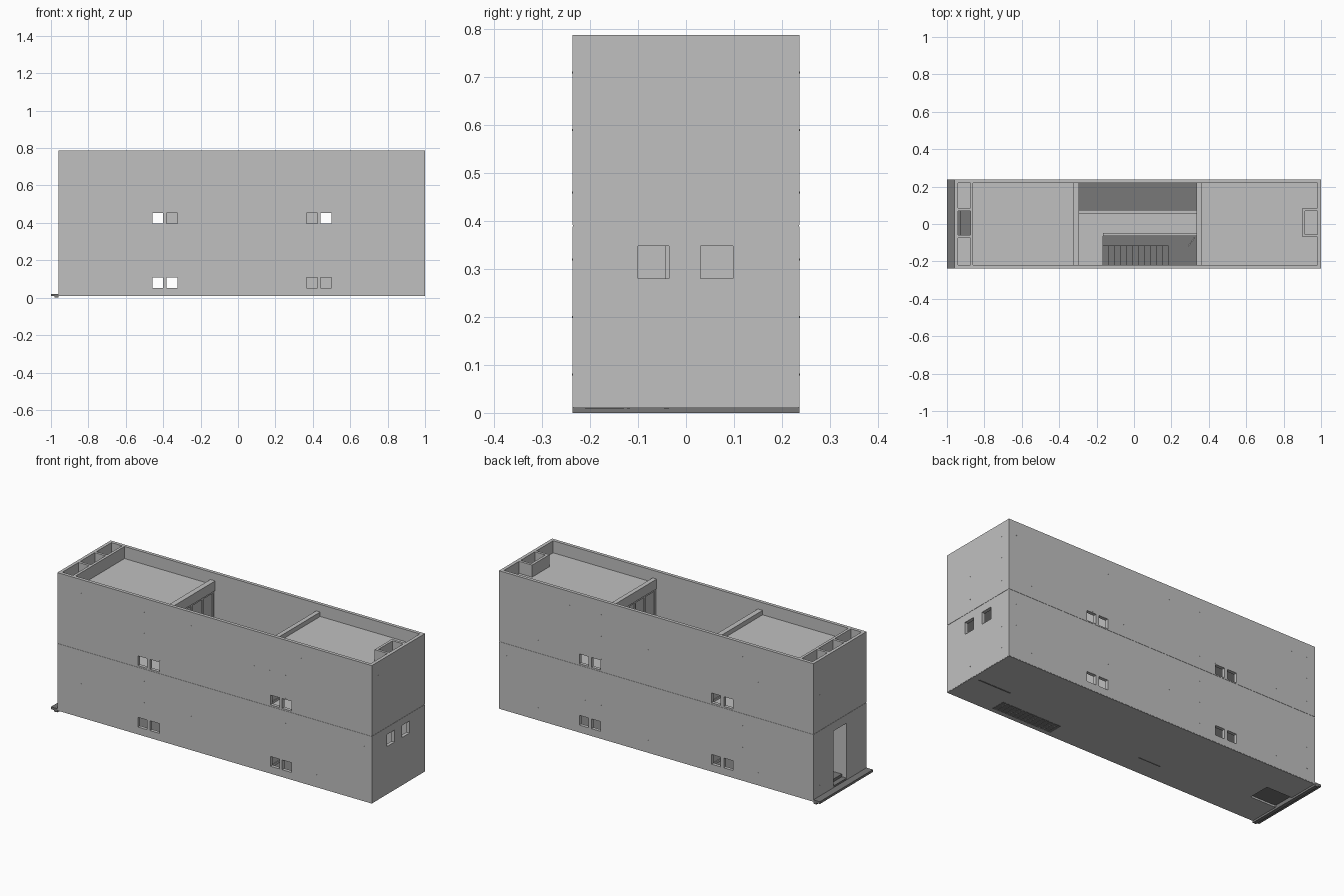
import bpy, bmesh, math
from mathutils import Matrix

cube = bpy.data.objects.get("Cube")
if cube:
    bpy.data.objects.remove(cube)


def material(name, value):
    m = bpy.data.materials.new(name)
    m.use_nodes = True
    col = (value, value, value, 1)
    m.diffuse_color = col
    m.node_tree.nodes["Principled BSDF"].inputs["Base Color"].default_value = col
    return m


CONCRETE = material("light concrete", 0.53)
SLATE = material("dark slate", 0.19)


def finish(name, bm, mat):
    bmesh.ops.recalc_face_normals(bm, faces=bm.faces)
    me = bpy.data.meshes.new(name)
    bm.to_mesh(me)
    bm.free()
    me.materials.append(mat)
    ob = bpy.data.objects.new(name, me)
    bpy.context.collection.objects.link(ob)
    return ob


def boxes(name, spans, mat=CONCRETE):
    """One object from boxes given as (x0, x1, y0, y1, z0, z1)."""
    bm = bmesh.new()
    for x0, x1, y0, y1, z0, z1 in spans:
        m = Matrix.Translation(((x0 + x1) / 2, (y0 + y1) / 2, (z0 + z1) / 2))
        m = m @ Matrix.Diagonal((x1 - x0, y1 - y0, z1 - z0, 1))
        bmesh.ops.create_cube(bm, size=1, matrix=m)
    return finish(name, bm, mat)


def wall(name, along, d0, d1, u0, u1, z0, z1, holes=()):
    """Upright slab along x or y, with rectangular openings (u0, u1, z0, z1)."""
    us = sorted({u0, u1, *[u for h in holes for u in h[:2]]})
    zs = sorted({z0, z1, *[z for h in holes for z in h[2:]]})
    bm = bmesh.new()

    def point(u, z):
        return bm.verts.new((u, d0, z) if along == "x" else (d0, u, z))

    grid = [[point(u, z) for z in zs] for u in us]
    for i in range(len(us) - 1):
        for j in range(len(zs) - 1):
            cu, cz = (us[i] + us[i + 1]) / 2, (zs[j] + zs[j + 1]) / 2
            if any(a < cu < b and c < cz < d for a, b, c, d in holes):
                continue
            bm.faces.new((grid[i][j], grid[i + 1][j],
                          grid[i + 1][j + 1], grid[i][j + 1]))
    ext = bmesh.ops.extrude_face_region(bm, geom=bm.faces[:], use_keep_orig=True)
    vs = [g for g in ext["geom"] if isinstance(g, bmesh.types.BMVert)]
    t = d1 - d0
    bmesh.ops.translate(bm, verts=vs, vec=(0, t, 0) if along == "x" else (t, 0, 0))
    bmesh.ops.dissolve_limit(bm, angle_limit=0.01, verts=bm.verts[:], edges=bm.edges[:])
    return finish(name, bm, CONCRETE)


W, E, Y, T = -0.96, 1.0, 0.237, 0.019      # outer west, east, half depth, thickness
BASE, MID, ROOF, TOP = 0.012, 0.39, 0.72, 0.788
YI = Y - T
window_x = [(-0.458, -0.402), (-0.382, -0.324), (0.367, 0.424), (0.441, 0.499)]
low = [(a, b, 0.052, 0.107) for a, b in window_x]
high = [(a, b, 0.398, 0.453) for a, b in window_x]
end_windows = [(-0.1, -0.035, 0.28, 0.348), (0.03, 0.098, 0.28, 0.348)]
door = [(-0.06, 0.06, BASE, 0.34)]

# Outer walls, two storeys with a recessed joint between
g = 0.0015
for side, s in (("front", -1), ("back", 1)):
    wall(side + "_wall_lower", "x", s * Y, s * YI, W, E, BASE, MID - g, low)
    wall(side + "_wall_upper", "x", s * Y, s * YI, W, E, MID + g, TOP, high)
for end, a, b, holes in (("entrance", W, W + 0.018, door),
                         ("far", E, E - T, end_windows)):
    wall(end + "_wall_lower", "y", a, b, -YI, YI, BASE, MID - g, holes)
    wall(end + "_wall_upper", "y", a, b, -YI, YI, MID + g, TOP)
boxes("joint_band", [
    (W + g, E - g, -Y + g, -YI, MID - g, MID + g),
    (W + g, E - g, YI, Y - g, MID - g, MID + g),
    (W + g, W + 0.018, -YI, YI, MID - g, MID + g),
    (E - T, E - g, -YI, YI, MID - g, MID + g)])

# Concrete base, left open under the entrance, with dark floors on top
boxes("base_slab", [(-0.80, E - 0.001, -Y + 0.001, Y - 0.001, 0.010, 0.02),
                    (W + 0.001, -0.80, 0.062, Y - 0.001, 0.010, 0.02),
                    (W + 0.001, -0.80, -Y + 0.001, -0.062, 0.010, 0.02)])
boxes("floor_paving", [(W + 0.001, E - T, -YI, YI, 0.02, 0.03)], SLATE)
boxes("base_slots", [(0.36 + i * 0.025, 0.38 + i * 0.025, -0.21, -0.13, 0.0085, 0.011)
                     for i in range(15)]
      + [(0.76, 0.96, -0.045, -0.037, 0.0085, 0.011),
         (-0.27, -0.13, -0.122, -0.118, 0.0085, 0.011)], SLATE)
boxes("entrance_step", [(-1.0, W, -Y, Y, 0.008, 0.021),
                        (-0.98, W, -Y, Y, 0, 0.008)], SLATE)
boxes("vestibule_steps", [(-0.93, -0.875, -0.06, 0.07, 0.03, 0.045)], SLATE)

# Upper floors, roofs and the raised beams beside the court
CW, CE = -0.295, 0.335
for name, z in (("upper_floor", 0.385), ("roof", ROOF)):
    boxes(name + "_slabs", [(-0.875, CW - 0.005, -YI, YI, z - 0.025, z),
                            (CE + 0.005, E - T, -YI, YI, z - 0.025, z)])
boxes("court_beams", [(CW - 0.03, CW, -YI, YI, 0.69, 0.745),
                      (CE, CE + 0.025, -YI, YI, 0.69, 0.745)])

# Light wells over the entrance end and the small one at the far end
boxes("entrance_wells", [(-0.875, -0.86, -YI, YI, 0.385, TOP),
                         (W + 0.018, -0.875, 0.07, 0.085, 0.03, TOP),
                         (W + 0.018, -0.875, -0.075, -0.06, 0.03, TOP),
                         (W + 0.018, -0.875, 0.085, YI, 0.58, 0.6),
                         (W + 0.018, -0.875, -YI, -0.075, 0.58, 0.6)])
wall("vestibule_inner_wall", "y", -0.875, -0.86, -YI, YI, 0.03, 0.36,
     [(0.02, 0.06, 0.03, 0.34)])
boxes("far_well", [(0.90, 0.915, -0.07, 0.085, ROOF, TOP),
                   (0.915, E - T, 0.07, 0.085, ROOF, TOP),
                   (0.915, E - T, -0.07, -0.055, ROOF, TOP)])

# Interior partitions behind some of the windows
boxes("partitions", [(0.36, 0.53, 0.0, 0.012, 0.03, 0.36),
                     (0.36, 0.43, 0.0, 0.012, 0.385, 0.695),
                     (-0.392, -0.315, 0.0, 0.012, 0.385, 0.695)])

# Framed screens facing the court on both storeys
posts = (-0.212, -0.12, -0.037, 0.018, 0.115, 0.212)
for side, x in (("west", CW - 0.012), ("east", CE + 0.012)):
    for level, z0, z1 in (("lower", 0.03, 0.36), ("upper", 0.385, 0.69)):
        bars = [(x - 0.006, x + 0.006, y - 0.006, y + 0.006, z0, z1) for y in posts]
        bars += [(x - 0.006, x + 0.006, -YI, YI, z, z + 0.012) for z in (z0, z1 - 0.012)]
        boxes(f"{side}_{level}_screen_frame", bars)
        boxes(f"{side}_{level}_screen_panels",
              [(x - 0.002, x + 0.002, -YI, YI, z0, z1)])

# Bridge, landing and their parapets
boxes("bridge", [(CW, CE, -0.065, 0.075, 0.36, 0.385),
                 (CW, -0.165, -YI, -0.065, 0.36, 0.385),
                 (CW, CE, 0.055, 0.075, 0.385, 0.44),
                 (-0.165, CE, -0.065, -0.048, 0.385, 0.44)])

# Court stair climbing to the landing
n, x0, x1 = 11, 0.185, -0.165
run, rise = (x1 - x0) / n, 0.355 / (n + 1)
boxes("court_stair", [(x0 + (i + 1) * run, x0 + i * run, -YI, -0.115,
                       max(0.03, 0.03 + (i - 1) * rise), 0.03 + (i + 1) * rise)
                      for i in range(n)], SLATE)

# Door left ajar in the court
leaf = boxes("court_door", [(-0.06, 0, -0.003, 0.003, 0.03, 0.33)])
leaf.location = (0.325, -0.07, 0)
leaf.rotation_euler.z = math.radians(55)

# Shallow formwork tie marks over all four outer walls
bm = bmesh.new()


def tie(x, y, z, axis, u, openings):
    if any(a - 0.006 < u < b + 0.006 and c - 0.006 < z < d + 0.006
           for a, b, c, d in openings):
        return
    m = Matrix.Translation((x, y, z)) @ Matrix.Rotation(math.pi / 2, 4, axis)
    bmesh.ops.create_cone(bm, cap_ends=True, segments=6, radius1=0.002,
                          radius2=0.002, depth=0.0008, matrix=m)


for z in (0.08, 0.2, 0.32, 0.46, 0.59, 0.71):
    for i in range(20):
        x = W + 0.05 + i * 0.098
        for s in (-1, 1):
            tie(x, s * Y, z, "X", x, low + high)
    for i in range(4):
        y = -0.18 + i * 0.12
        tie(W, y, z, "Y", y, door)
        tie(E, y, z, "Y", y, end_windows)
finish("tie_marks", bm, CONCRETE)
